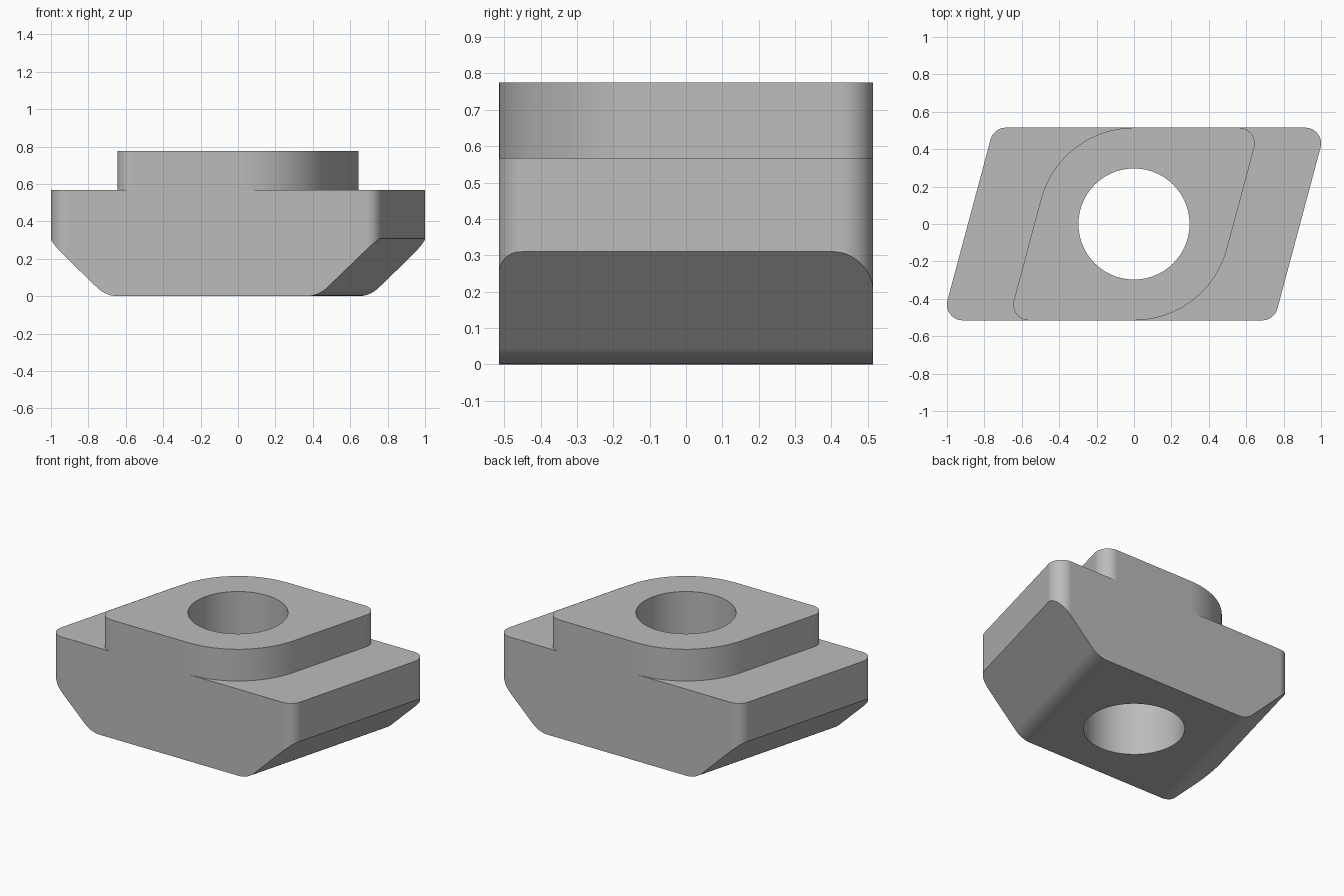
import bpy, bmesh, math
from mathutils import Vector

LEAN = math.radians(15)
DEPTH = 0.515          # half depth
LEDGE, TOP = 0.567, 0.775
HOLE = 0.297
SHEAR = math.tan(LEAN)

cube = bpy.data.objects.get("Cube")
if cube:
    bpy.data.objects.remove(cube, do_unlink=True)

steel = bpy.data.materials.new("plain grey steel")
steel.use_nodes = True
grey = (0.5, 0.5, 0.5, 1)
steel.diffuse_color = grey
steel.node_tree.nodes["Principled BSDF"].inputs["Base Color"].default_value = grey


def rounded(corners, radii, steps=16):
    """Closed 2D outline with a tangent arc at each corner."""
    out = []
    for i, r in enumerate(radii):
        p = Vector(corners[i])
        a = (Vector(corners[i - 1]) - p).normalized()
        b = (Vector(corners[(i + 1) % len(corners)]) - p).normalized()
        if r == 0:
            out.append(p)
            continue
        half = a.angle(b) / 2
        centre = p + (a + b).normalized() * (r / math.sin(half))
        start = p + a * (r / math.tan(half)) - centre
        end = p + b * (r / math.tan(half)) - centre
        for k in range(steps + 1):
            t = k / steps
            sweep = math.pi - 2 * half
            v = (start * math.sin((1 - t) * sweep) + end * math.sin(t * sweep)) / math.sin(sweep)
            out.append(centre + v)
    return out


def prism(name, outline, low, high, place=lambda u, v, w: (u, v, w)):
    bm = bmesh.new()
    bottom = [bm.verts.new(place(u, v, low)) for u, v in outline]
    top = [bm.verts.new(place(u, v, high)) for u, v in outline]
    bm.faces.new(bottom)
    bm.faces.new(top)
    for i in range(len(outline)):
        bm.faces.new((bottom[i - 1], bottom[i], top[i], top[i - 1]))
    bmesh.ops.recalc_face_normals(bm, faces=bm.faces)
    mesh = bpy.data.meshes.new(name)
    bm.to_mesh(mesh)
    bm.free()
    mesh.materials.append(steel)
    obj = bpy.data.objects.new(name, mesh)
    bpy.context.collection.objects.link(obj)
    return obj


def leaning_outline(half_width, acute_r, obtuse_r):
    s = SHEAR * DEPTH
    corners = [(half_width + s, DEPTH), (-half_width + s, DEPTH),
               (-half_width - s, -DEPTH), (half_width - s, -DEPTH)]
    return rounded(corners, [acute_r, obtuse_r] * 2)


def combine(target, tool, operation):
    mod = target.modifiers.new(operation.lower(), 'BOOLEAN')
    mod.operation, mod.object, mod.solver = operation, tool, 'EXACT'
    bpy.context.view_layer.objects.active = target
    bpy.ops.object.modifier_apply(modifier=mod.name)
    bpy.data.objects.remove(tool, do_unlink=True)


# Wide base with rounded vertical corners
nut = prism("slot_nut_body", leaning_outline(0.888, 0.085, 0.085), -0.1, LEDGE)

# Sloped underside with rounded lower edges, swept along the lean
foot, rise = 0.548, 0.8
trapezoid = rounded([(-foot, 0), (foot, 0), (foot + rise, rise), (-foot - rise, rise)],
                    [0.15, 0.15, 0, 0], 10)
underside = prism("underside_shape", trapezoid, -0.8, 0.8,
                  lambda u, v, w: (u / math.cos(LEAN) + SHEAR * w, w, v))
combine(nut, underside, 'INTERSECT')

# Raised boss: two tight corners and two wide arcs around the hole
boss = prism("raised_boss", leaning_outline(DEPTH / math.cos(LEAN), 0.085, DEPTH), LEDGE, TOP)
combine(nut, boss, 'UNION')

# Through hole
circle = [(HOLE * math.cos(math.tau * i / 96), HOLE * math.sin(math.tau * i / 96))
          for i in range(96)]
combine(nut, prism("hole_cutter", circle, -0.2, 1), 'DIFFERENCE')

# Smooth arcs with crisp edges
bpy.ops.object.select_all(action='DESELECT')
nut.select_set(True)
bpy.context.view_layer.objects.active = nut
bpy.ops.object.shade_smooth_by_angle(angle=math.radians(30))
weighted = nut.modifiers.new("flat_face_normals", 'WEIGHTED_NORMAL')
weighted.keep_sharp = True
